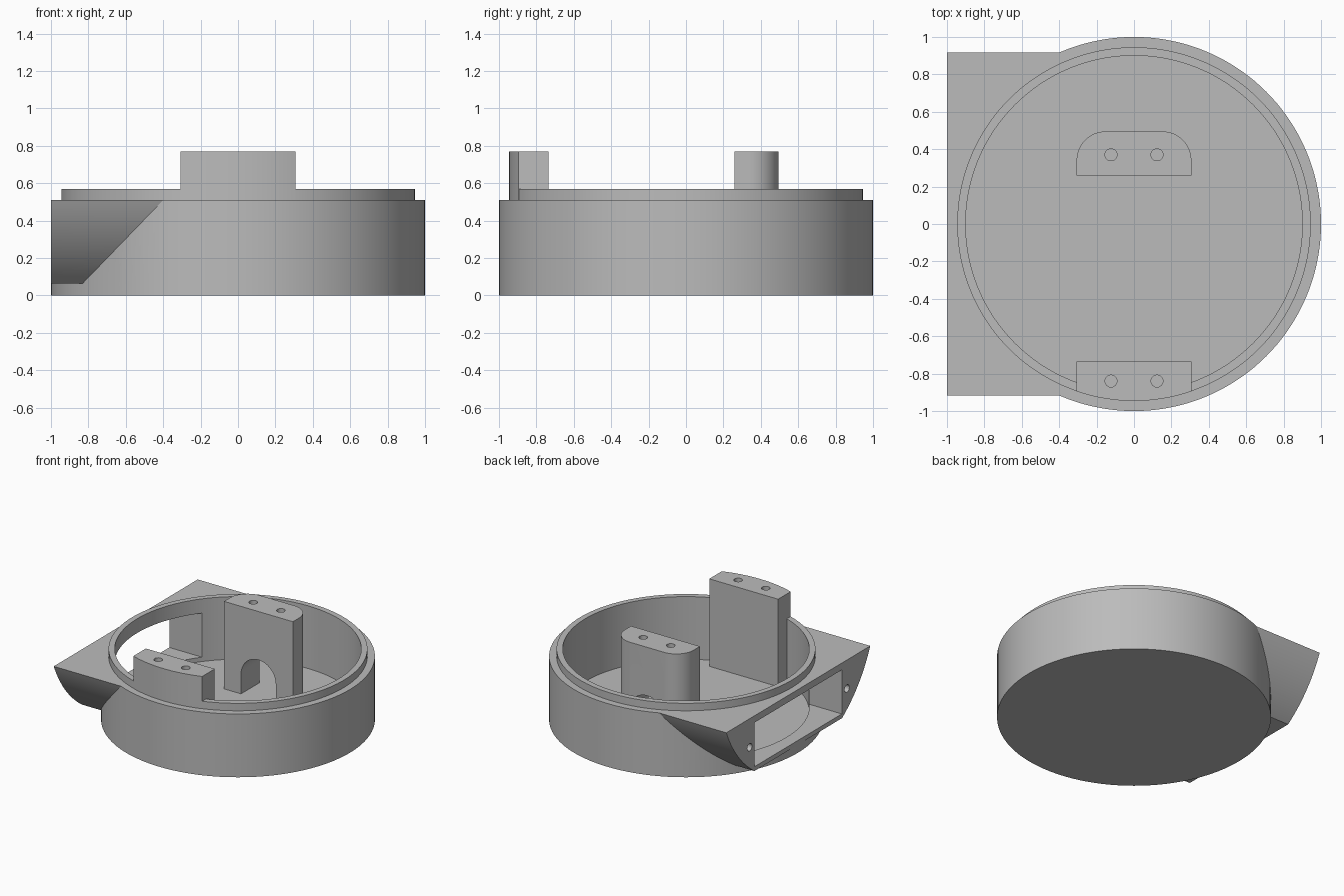
import bpy
import bmesh
from math import sin, cos, pi, sqrt
from mathutils import Vector

if "Cube" in bpy.data.objects:
    bpy.data.objects.remove(bpy.data.objects["Cube"], do_unlink=True)

grey = bpy.data.materials.new("plain grey")
grey.use_nodes = True
colour = (0.5, 0.5, 0.5, 1)
grey.diffuse_color = colour
grey.node_tree.nodes["Principled BSDF"].inputs["Base Color"].default_value = colour


def prism(name, outline, start, step):
    """Extrude a closed outline; start maps an outline point to 3D."""
    bm = bmesh.new()
    face = bm.faces.new([bm.verts.new(start(p)) for p in outline])
    ext = bmesh.ops.extrude_face_region(bm, geom=[face])
    moved = [g for g in ext["geom"] if isinstance(g, bmesh.types.BMVert)]
    bmesh.ops.translate(bm, verts=moved, vec=Vector(step))
    bmesh.ops.recalc_face_normals(bm, faces=bm.faces)
    mesh = bpy.data.meshes.new(name)
    bm.to_mesh(mesh)
    bm.free()
    mesh.materials.append(grey)
    obj = bpy.data.objects.new(name, mesh)
    bpy.context.collection.objects.link(obj)
    return obj


def upright(name, outline, z0, z1):
    return prism(name, outline, lambda p: (p[0], p[1], z0), (0, 0, z1 - z0))


def along_x(name, outline, x0, x1):
    return prism(name, outline, lambda p: (x0, p[0], p[1]), (x1 - x0, 0, 0))


def along_y(name, outline, y0, y1):
    return prism(name, outline, lambda p: (p[0], y0, p[1]), (0, y1 - y0, 0))


def arc(cx, cy, r, a0, a1, n):
    return [(cx + r * cos(a0 + (a1 - a0) * i / n),
             cy + r * sin(a0 + (a1 - a0) * i / n)) for i in range(n + 1)]


def circle(cx, cy, r, n=24):
    return arc(cx, cy, r, 0, 2 * pi, n)[:-1]


def rect(x0, x1, y0, y1):
    return [(x0, y0), (x1, y0), (x1, y1), (x0, y1)]


def combine(obj, other, operation="DIFFERENCE"):
    mod = obj.modifiers.new("combine", "BOOLEAN")
    mod.operation = operation
    mod.solver = "EXACT"
    mod.object = other
    bpy.context.view_layer.objects.active = obj
    bpy.ops.object.modifier_apply(modifier=mod.name)
    bpy.data.objects.remove(other, do_unlink=True)


FLOOR, DECK, LIP, TOP = 0.065, 0.51, 0.57, 0.77

# Round body with a raised lip
body = upright("round_housing", circle(0, 0, 1, 144), 0, DECK)
combine(body, upright("lip", circle(0, 0, 0.945, 144), 0.3, LIP), "UNION")

# Side wing: curved flanks narrowing towards its flat underside
flank = []
for i in range(25):
    t = i / 24
    x = 0.4 + 0.43 * t
    flank.append((sqrt(1 - x * x), DECK + (FLOOR - DECK) * t))
wing = along_x("wing", flank + [(-y, z) for y, z in reversed(flank)], -1.001, -0.3)
combine(body, wing, "UNION")

# Hollow interior, side window and wing screw holes
combine(body, upright("cavity", circle(0, 0, 0.9, 144), FLOOR, 1))
combine(body, along_x("window", rect(-0.555, 0.555, 0.1, 0.455), -1.2, -0.5))
for side in (-1, 1):
    combine(body, along_x("wing_hole", circle(side * 0.62, 0.28, 0.03), -1.1, -0.8))

# Rear post with rounded back corners and an arched passage
r = 0.155
outline = [(-0.307, 0.26), (0.307, 0.26)]
outline += arc(0.307 - r, 0.495 - r, r, 0, pi / 2, 12)
outline += arc(r - 0.307, 0.495 - r, r, pi / 2, pi, 12)
rear_post = upright("rear_post", outline, FLOOR - 0.02, TOP)
arch = [(-0.155, 0), (0.155, 0)] + arc(0, 0.225, 0.155, 0, pi, 24)
combine(rear_post, along_y("passage", arch, 0.1, 0.7))

# Front post following the curve of the lip
edge = 0.946
half = pi / 2 - math_angle if (math_angle := None) else 0.33
outline = [(0.307, -0.735), (-0.307, -0.735)]
outline += arc(0, 0, edge, -pi / 2 - half, -pi / 2 + half, 16)
front_post = upright("front_post", outline, FLOOR - 0.02, TOP)

# Screw holes in the post tops
for post, y in ((rear_post, 0.37), (front_post, -0.84)):
    for x in (-0.123, 0.123):
        combine(post, upright("post_hole", circle(x, y, 0.032), 0.5, 1))

# Smooth curves, crisp edges
for obj in (body, rear_post, front_post):
    bpy.ops.object.select_all(action="DESELECT")
    obj.select_set(True)
    bpy.context.view_layer.objects.active = obj
    bpy.ops.object.shade_smooth_by_angle(angle=pi / 6)
